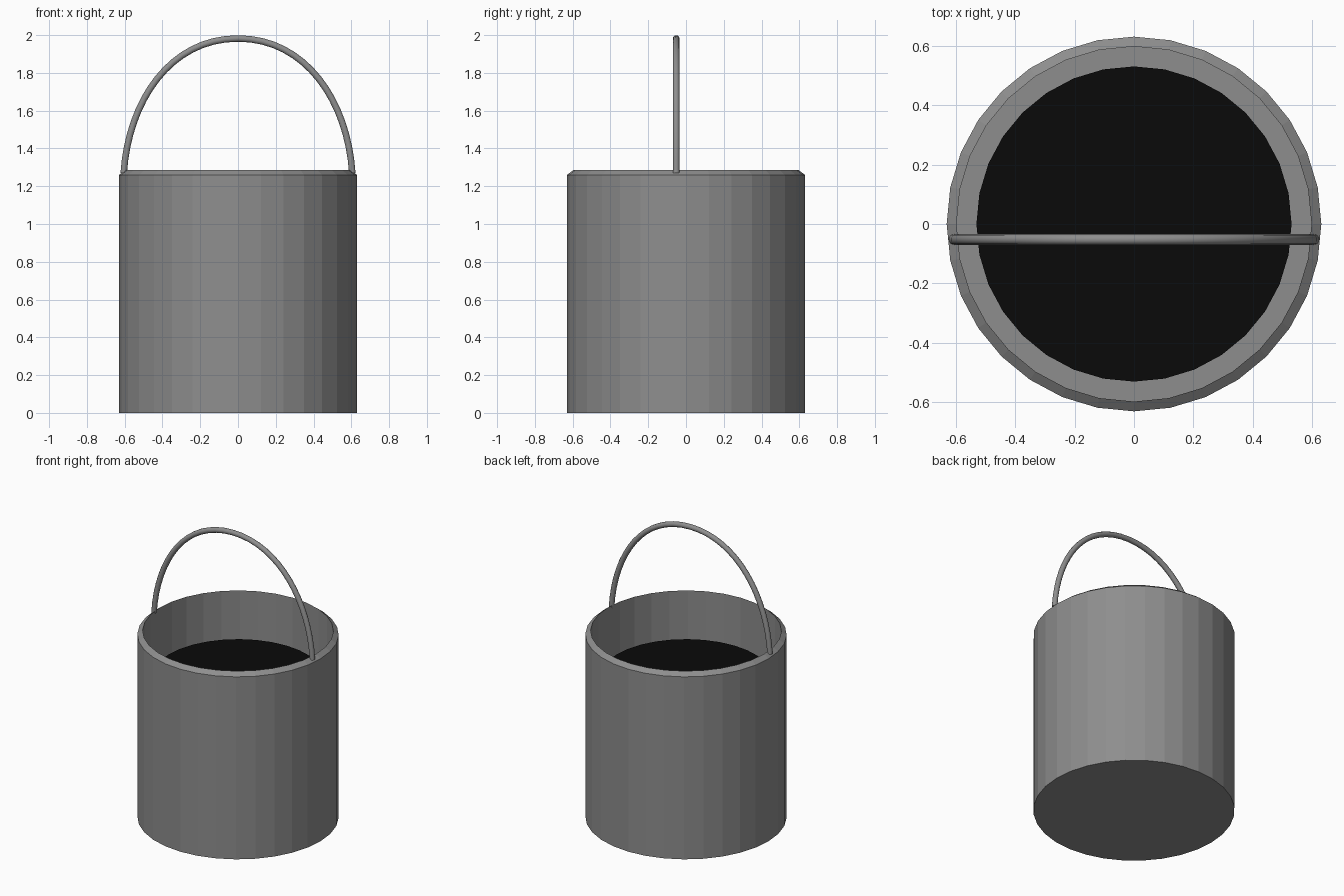
import bpy
import bmesh
from math import radians

cube = bpy.data.objects.get("Cube")
if cube:
    bpy.data.objects.remove(cube, do_unlink=True)

SIDES = 32


def material(name, value):
    mat = bpy.data.materials.new(name)
    mat.use_nodes = True
    colour = (value, value, value, 1)
    mat.diffuse_color = colour
    mat.node_tree.nodes["Principled BSDF"].inputs["Base Color"].default_value = colour
    return mat


def add_object(name, data, mat):
    obj = bpy.data.objects.new(name, data)
    bpy.context.collection.objects.link(obj)
    data.materials.append(mat)
    return obj


def lathe(name, profile, mat):
    """Stack rings of (radius, height), joined by bands and capped at both ends."""
    bm = bmesh.new()
    rings = []
    for radius, height in profile:
        made = bmesh.ops.create_circle(bm, segments=SIDES, radius=radius)
        for v in made["verts"]:
            v.co.z = height
        rings.append(made["verts"])
    for low, high in zip(rings, rings[1:]):
        for i in range(SIDES):
            j = (i + 1) % SIDES
            bm.faces.new((low[i], low[j], high[j], high[i]))
    bm.faces.new(rings[0])
    if len(rings) > 1:
        bm.faces.new(rings[-1])
        bmesh.ops.recalc_face_normals(bm, faces=bm.faces)
    else:
        bm.normal_update()
        for face in bm.faces:
            if face.normal.z < 0:
                face.normal_flip()
    mesh = bpy.data.meshes.new(name)
    bm.to_mesh(mesh)
    bm.free()
    return add_object(name, mesh, mat)


steel = material("grey steel", 0.27)
dark = material("black contents", 0.003)

# Hollow body with a bevelled rim and a floor
lathe("bucket_body", [(0.63, 0), (0.63, 1.26), (0.597, 1.285), (0.597, 0.03)], steel)

# Dark surface inside the bucket
lathe("contents_surface", [(0.53, 0.98)], dark)

# Arched wire handle
curve = bpy.data.curves.new("handle", "CURVE")
curve.dimensions = "3D"
curve.bevel_depth = 0.018
curve.bevel_resolution = 3
curve.resolution_u = 16
curve.use_fill_caps = True
spline = curve.splines.new("BEZIER")
spline.bezier_points.add(2)
Y = -0.052
arch = [
    ((-0.605, 1.27), (-0.605, 1.2), (-0.58, 1.65)),
    ((0, 1.982), (-0.36, 1.982), (0.36, 1.982)),
    ((0.605, 1.27), (0.58, 1.65), (0.605, 1.2)),
]
for point, (co, left, right) in zip(spline.bezier_points, arch):
    point.handle_left_type = point.handle_right_type = "FREE"
    point.co = (co[0], Y, co[1])
    point.handle_left = (left[0], Y, left[1])
    point.handle_right = (right[0], Y, right[1])
handle = add_object("handle", curve, steel)
bpy.ops.object.select_all(action="DESELECT")
handle.select_set(True)
bpy.context.view_layer.objects.active = handle
bpy.ops.object.convert(target="MESH")
bpy.ops.object.shade_smooth_by_angle(angle=radians(50))
